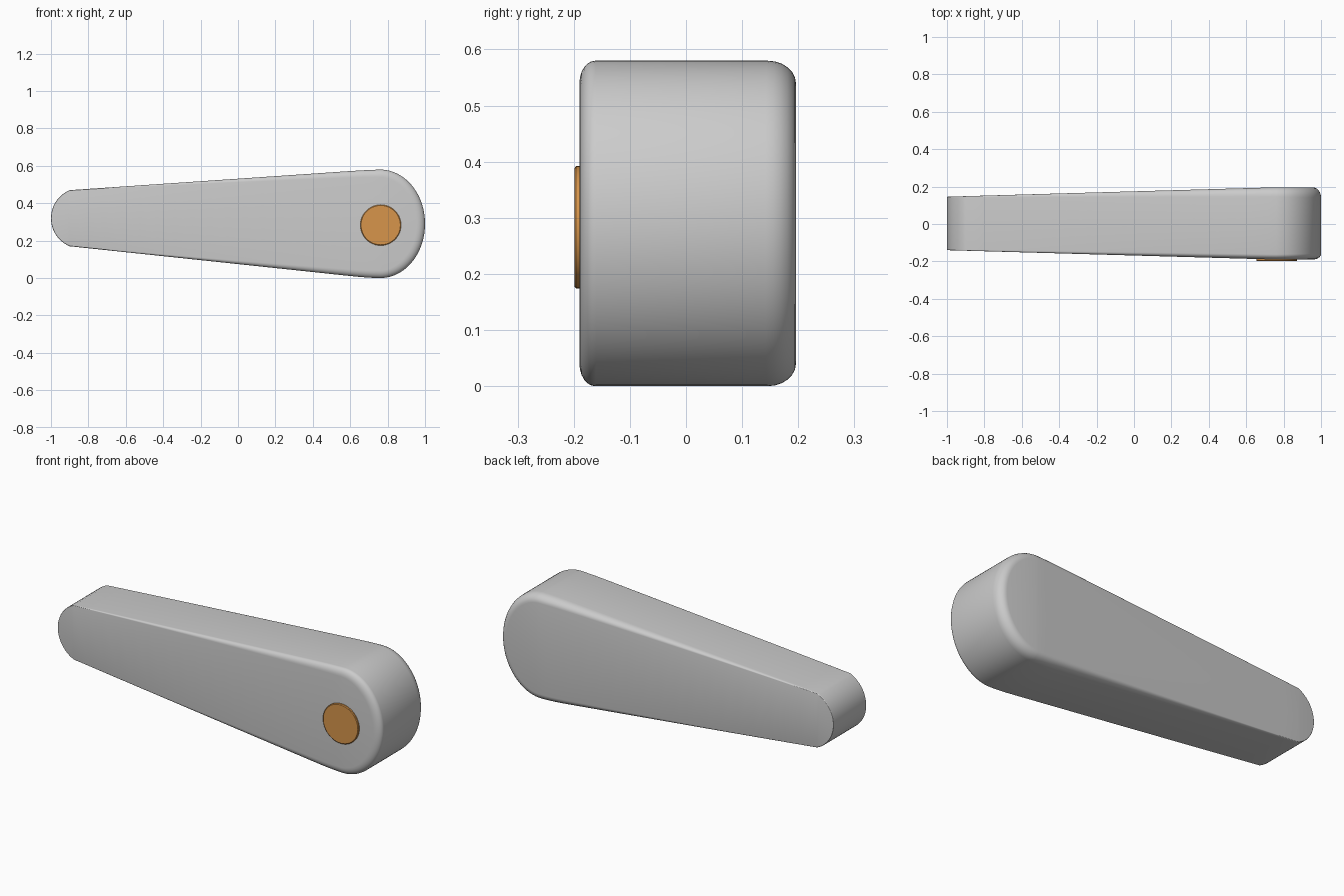
import bpy, bmesh, math
from mathutils import Vector

if "Cube" in bpy.data.objects:
    bpy.data.objects.remove(bpy.data.objects["Cube"])


def material(name, rgb):
    m = bpy.data.materials.new(name)
    m.diffuse_color = (*rgb, 1)
    m.use_nodes = True
    m.node_tree.nodes["Principled BSDF"].inputs["Base Color"].default_value = m.diffuse_color
    return m


grey = material("light grey", (0.6, 0.6, 0.6))
orange = material("orange", (0.68, 0.30, 0.07))


def make_object(name, bm, mat, angle):
    bmesh.ops.recalc_face_normals(bm, faces=bm.faces)
    mesh = bpy.data.meshes.new(name)
    bm.to_mesh(mesh)
    bm.free()
    mesh.materials.append(mat)
    ob = bpy.data.objects.new(name, mesh)
    bpy.context.collection.objects.link(ob)
    bpy.ops.object.select_all(action='DESELECT')
    ob.select_set(True)
    bpy.context.view_layer.objects.active = ob
    bpy.ops.object.shade_smooth_by_angle(angle=math.radians(angle))
    return ob


# Side outline as matching (x, bottom z, top z) stations: small arc, straight taper, large arc
stations = []
for i in range(13):
    a = math.radians(67.4) * i / 12
    s = 0.1625 * math.sin(a)
    stations.append((-0.8375 - 0.1625 * math.cos(a), 0.32 - s, 0.32 + s))
for i in range(1, 17):
    t = i / 16
    stations.append((-0.9 + 1.5 * t, 0.17 - 0.159 * t, 0.47 + 0.102 * t))
stations += [(0.64, 0.007, 0.5745), (0.68, 0.0037, 0.5768), (0.72, 0.0013, 0.5785)]
for i in range(25):
    a = math.pi / 2 * i / 24
    h = 0.29 * math.cos(a)
    stations.append((0.76 + 0.24 * math.sin(a), 0.29 - h, 0.29 + h))

n = len(stations)
top = [Vector((x, t)) for x, b, t in stations]
bottom = [Vector((x, b)) for x, b, t in stations]
loop = top + bottom[-2:0:-1]
count = len(loop)


def inward(i):
    d = (loop[(i + 1) % count] - loop[i - 1]).normalized()
    return Vector((d.y, -d.x))


def half_depth(x):
    return 0.143 + 0.05 * min(1, (x + 1) / 1.75)


# Tapered body: rings of the outline from front to back with a rounded rim widening to the large end
STEPS = 6
bm = bmesh.new()
rings = []
profile = [(-1, k / STEPS) for k in range(STEPS + 1)] + [(1, 1 - k / STEPS) for k in range(STEPS + 1)]
for side, f in profile:
    a = f * math.pi / 2
    ring = []
    for i, p in enumerate(loop):
        w = max(0, min(1, (p.x + 1) / 1.9))
        inset = 0.003 + 0.042 * w ** 1.5
        depth = 0.004 + (0.026 if side < 0 else 0.05) * w
        q = p + inward(i) * inset * (1 - math.sin(a))
        y = 0.003 + side * (half_depth(p.x) - depth * (1 - math.cos(a)))
        ring.append(bm.verts.new((q.x, y, q.y)))
    rings.append(ring)
for r0, r1 in zip(rings, rings[1:]):
    for i in range(count):
        j = (i + 1) % count
        bm.faces.new((r0[i], r0[j], r1[j], r1[i]))
# Front and back faces as strips between matching top and bottom points
for ring in (rings[0], rings[-1]):
    for i in range(n - 1):
        corners = [ring[i], ring[i + 1], ring[(count - i - 1) % count], ring[(count - i) % count]]
        bm.faces.new(list(dict.fromkeys(corners)))
make_object("body", bm, grey, 35)

# Round disc on the front of the large end
bm = bmesh.new()
discs = []
for y, r in ((-0.185, 0.109), (-0.196, 0.109), (-0.199, 0.105)):
    discs.append([bm.verts.new((0.763 + r * math.cos(k * math.tau / 48), y,
                                0.283 + r * math.sin(k * math.tau / 48))) for k in range(48)])
for r0, r1 in zip(discs, discs[1:]):
    for k in range(48):
        j = (k + 1) % 48
        bm.faces.new((r0[k], r0[j], r1[j], r1[k]))
bm.faces.new(discs[0])
bm.faces.new(discs[-1])
make_object("pivot_disc", bm, orange, 30)
